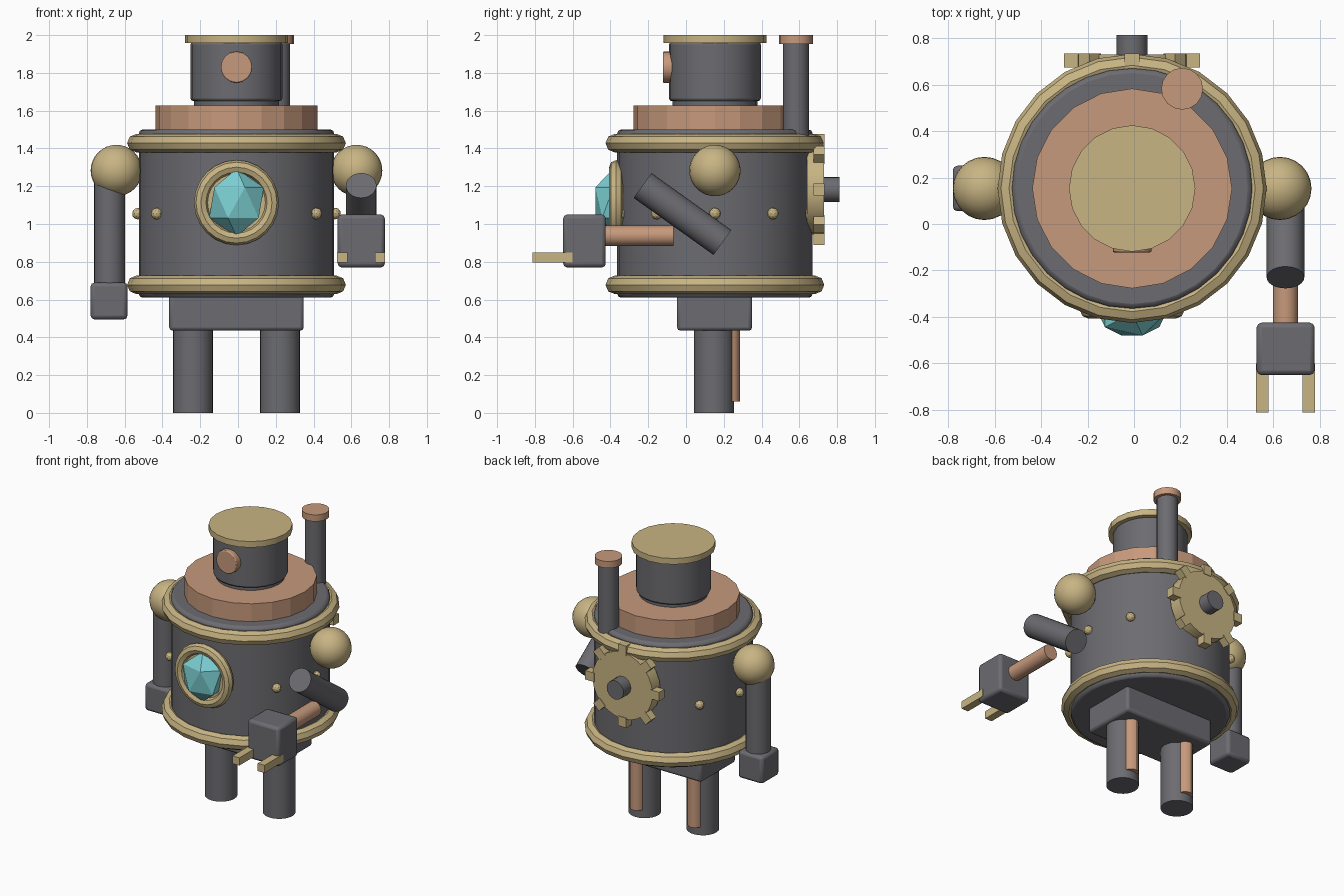
import bpy, bmesh, math
from mathutils import Vector, Matrix

if "Cube" in bpy.data.objects:
    bpy.data.objects.remove(bpy.data.objects["Cube"])

CX, CY = -0.008, 0.153  # main vertical axis of the body


def material(name, rgb):
    m = bpy.data.materials.new(name)
    m.diffuse_color = (*rgb, 1)
    m.use_nodes = True
    m.node_tree.nodes["Principled BSDF"].inputs["Base Color"].default_value = m.diffuse_color
    return m


IRON = material("dark iron", (0.15, 0.15, 0.165))
BRASS = material("brass", (0.58, 0.46, 0.23))
COPPER = material("copper", (0.57, 0.32, 0.20))
TEAL = material("teal glass", (0.20, 0.62, 0.64))


def finish(obj, name, mat, smooth=True, bevel=0):
    obj.name = name
    obj.data.materials.append(mat)
    if bevel:
        b = obj.modifiers.new("bevel", "BEVEL")
        b.width, b.segments, b.limit_method = bevel, 2, "ANGLE"
        b.angle_limit = math.radians(40)
    if smooth:
        bpy.ops.object.shade_smooth_by_angle(angle=math.radians(30))
    return obj


def rod(name, a, b, r, mat, sides=24, bevel=0, smooth=True):
    """Cylinder from point a to point b."""
    a, b = Vector(a), Vector(b)
    d = b - a
    bpy.ops.mesh.primitive_cylinder_add(
        vertices=sides, radius=r, depth=d.length, location=(a + b) / 2,
        rotation=d.to_track_quat("Z", "Y").to_euler())
    return finish(bpy.context.object, name, mat, smooth, bevel)


def box(name, lo, hi, mat, bevel=0):
    """Box between two corners."""
    lo, hi = Vector(lo), Vector(hi)
    bpy.ops.mesh.primitive_cube_add(size=1, location=(lo + hi) / 2)
    o = bpy.context.object
    o.scale = hi - lo
    bpy.ops.object.transform_apply(location=False, rotation=False, scale=True)
    return finish(o, name, mat, bool(bevel), bevel)


def ring(name, loc, major, minor, mat, rot=(0, 0, 0), sides=24):
    bpy.ops.mesh.primitive_torus_add(
        major_radius=major, minor_radius=minor, major_segments=sides,
        minor_segments=8, location=loc, rotation=rot)
    return finish(bpy.context.object, name, mat)


# Boiler body with its two bands
rod("body", (CX, CY, 0.61), (CX, CY, 1.50), 0.517, IRON, 32, 0.02)
for name, z in (("lower_band", 0.678), ("upper_band", 1.428)):
    ring(name, (CX, CY, z), 0.53, 0.049, BRASS)

# Collar, head, head cap and eye
rod("collar", (CX, CY, 1.48), (CX, CY, 1.628), 0.43, COPPER, 20, smooth=False)
rod("head", (CX, CY, 1.65), (CX, CY, 1.965), 0.243, IRON, 24, 0.015)
rod("head_neck", (CX, CY, 1.60), (CX, CY, 1.66), 0.225, IRON, 24)
rod("head_cap", (CX, CY, 1.957), (CX, CY, 2.0), 0.272, BRASS, 20)
rod("eye", (CX, -0.122, 1.83), (CX, -0.05, 1.83), 0.083, COPPER, 16, 0.006)

# Chimney
rod("chimney", (0.207, 0.582, 1.40), (0.207, 0.582, 1.96), 0.069, IRON, 16)
rod("chimney_cap", (0.207, 0.582, 1.952), (0.207, 0.582, 2.0), 0.09, COPPER, 16)

# Chest gem and its bezel
ring("gem_bezel", (CX, -0.37, 1.113), 0.188, 0.037, BRASS,
     (math.pi / 2, 0, 0))
rod("gem_backing", (CX, -0.375, 1.113), (CX, -0.30, 1.113), 0.18, BRASS, 24)
bpy.ops.mesh.primitive_ico_sphere_add(subdivisions=1, radius=1,
                                      location=(CX, -0.385, 1.113))
gem = finish(bpy.context.object, "chest_gem", TEAL, False)
gem.scale = (0.162, 0.112, 0.18)

# Ten rivets around the waist
bm = bmesh.new()
for i in range(10):
    a = i * math.tau / 10
    p = (CX + 0.522 * math.cos(a), CY + 0.522 * math.sin(a), 1.055)
    bmesh.ops.create_icosphere(bm, subdivisions=2, radius=0.031,
                               matrix=Matrix.Translation(p))
me = bpy.data.meshes.new("rivets")
bm.to_mesh(me)
bm.free()
rivets = bpy.data.objects.new("rivets", me)
bpy.context.collection.objects.link(rivets)
me.materials.append(BRASS)

# Back gear: disc, eight teeth and axle
GZ = 1.183
rod("gear_disc", (CX, 0.64, GZ), (CX, 0.73, GZ), 0.238, BRASS, 24)
rod("gear_axle", (CX, 0.60, GZ), (CX, 0.813, GZ), 0.067, IRON, 16)
for i in range(8):
    a = i * math.tau / 8
    t = box("gear_tooth_%d" % (i + 1), (-0.04, -0.03, -0.032),
            (0.03, 0.03, 0.032), BRASS)
    bpy.context.view_layer.update()
    spin = Matrix.Rotation(-a, 4, "Y")
    t.matrix_world = (Matrix.Translation((CX, 0.704, GZ)) @ spin
                      @ Matrix.Translation((0.258, 0, 0)))

# Hips, legs and rear pistons
box("hips", (-0.364, -0.047, 0.435), (0.348, 0.350, 0.63), IRON, 0.018)
for side, s in (("left", -1), ("right", 1)):
    x = CX + s * 0.23
    rod(side + "_leg", (x, CY - 0.004, 0), (x, CY - 0.004, 0.46), 0.106, IRON)
    rod(side + "_piston", (x, 0.235, 0.06), (x, 0.235, 0.45), 0.05, COPPER, 12)
    # Shoulder ball
    bpy.ops.mesh.primitive_uv_sphere_add(
        segments=24, ring_count=16, radius=0.136,
        location=(CX + s * 0.636, CY, 1.283))
    finish(bpy.context.object, side + "_shoulder", BRASS)

# Hanging arm with block hand
rod("left_arm", (-0.68, CY, 0.66), (-0.68, CY, 1.25), 0.082, IRON)
box("left_hand", (-0.78, 0.055, 0.495), (-0.585, 0.251, 0.69), IRON, 0.02)

# Raised arm with rod, block hand and two fingers
AX = 0.652
rod("right_arm", (AX, 0.193, 0.902), (AX, -0.23, 1.204), 0.081, IRON)
rod("right_forearm", (AX, -0.065, 0.938), (AX, -0.50, 0.938), 0.054, COPPER, 16)
box("right_hand", (0.528, -0.65, 0.77), (0.777, -0.425, 1.05), IRON, 0.02)
for i, s in enumerate((-1, 1)):
    x = AX + s * 0.1
    box("finger_%d" % (i + 1), (x - 0.027, -0.812, 0.795),
        (x + 0.027, -0.60, 0.85), BRASS)
